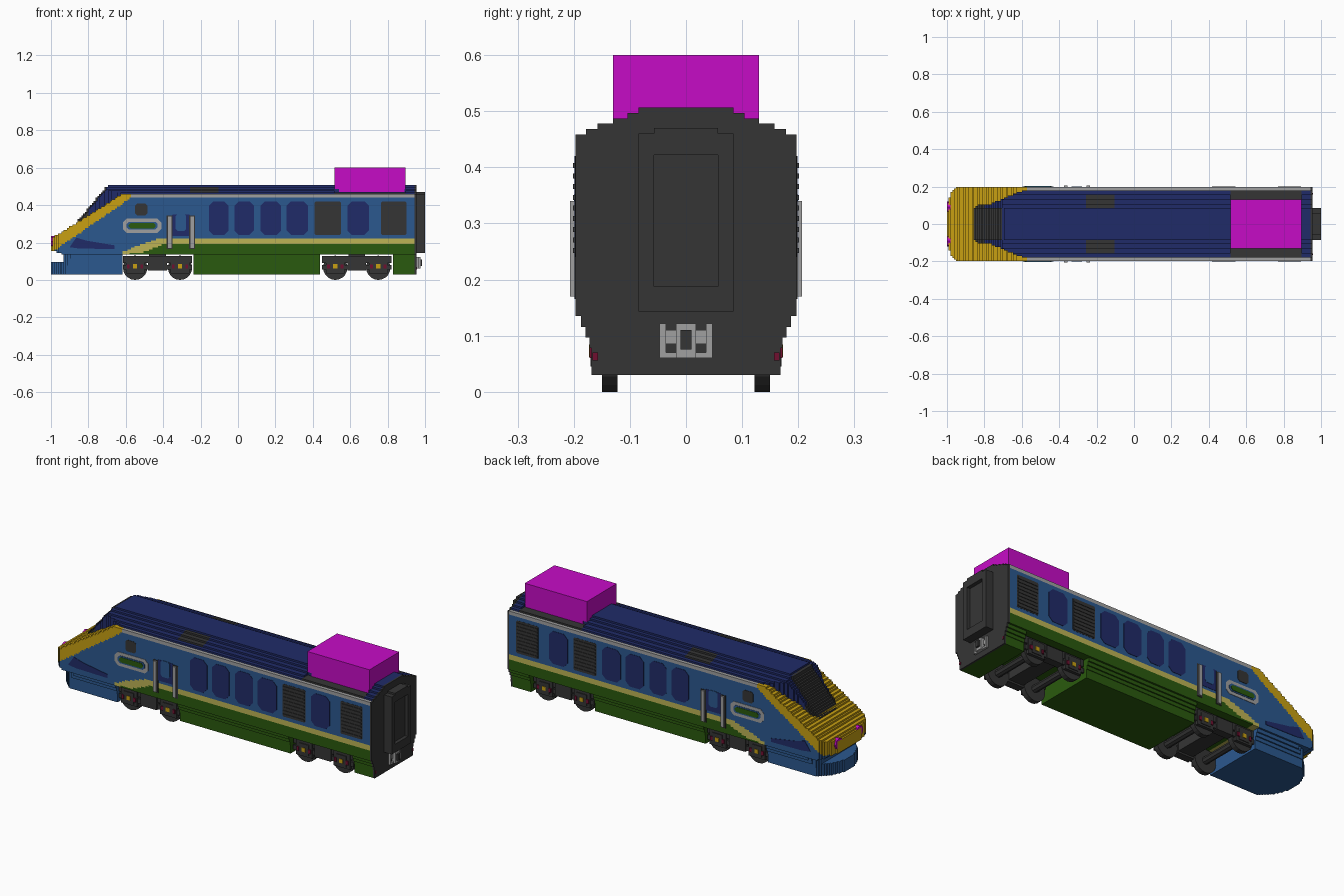
import bpy, bmesh, math
from mathutils import Matrix

if "Cube" in bpy.data.objects:
    bpy.data.objects.remove(bpy.data.objects["Cube"])


def material(name, code):
    rgb = [int(code[i:i + 2], 16) / 255 for i in (0, 2, 4)]
    lin = [c / 12.92 if c < 0.04 else ((c + 0.055) / 1.055) ** 2.4 for c in rgb] + [1]
    m = bpy.data.materials.new(name)
    m.use_nodes = True
    m.diffuse_color = lin
    m.node_tree.nodes["Principled BSDF"].inputs["Base Color"].default_value = lin
    return m


BLUE, NAVY, YELLOW, PALE, GREEN, DARK, GREY, MAGENTA, RED = range(9)
MATS = [material(n, c) for n, c in (
    ("blue", "2B588F"), ("navy", "202B68"), ("yellow", "C8A012"), ("pale yellow", "BDB455"),
    ("green", "2A5A0E"), ("dark grey", "353535"), ("light grey", "A0A0A0"),
    ("magenta", "C60CC6"), ("dark red", "701030"))]
D = 0.00953  # block size


def finish(name, bm, mats):
    bmesh.ops.recalc_face_normals(bm, faces=bm.faces)
    me = bpy.data.meshes.new(name)
    bm.to_mesh(me)
    bm.free()
    for m in mats:
        me.materials.append(MATS[m])
    ob = bpy.data.objects.new(name, me)
    bpy.context.collection.objects.link(ob)
    return ob


def add_box(bm, x0, x1, y0, y1, z0, z1, index=0):
    mat = (Matrix.Translation(((x0 + x1) / 2, (y0 + y1) / 2, (z0 + z1) / 2))
           @ Matrix.Diagonal((x1 - x0, y1 - y0, z1 - z0, 1)))
    verts = bmesh.ops.create_cube(bm, size=1, matrix=mat)["verts"]
    for f in {f for v in verts for f in v.link_faces}:
        f.material_index = index


def boxes(name, mat, dims, mirror=False):
    bm = bmesh.new()
    for x0, x1, y0, y1, z0, z1 in dims:
        add_box(bm, x0, x1, y0, y1, z0, z1)
        if mirror:
            add_box(bm, x0, x1, -y1, -y0, z0, z1)
    return finish(name, bm, [mat])


def plate(name, mat, pts, y1=0.2, y0=0.194):
    """Flat outline in x and z, set on both side walls."""
    bm = bmesh.new()
    for s in (1, -1):
        f = bm.faces.new([bm.verts.new((x, s * y0, z)) for x, z in pts])
        ext = bmesh.ops.extrude_face_region(bm, geom=[f])["geom"]
        for v in ext:
            if isinstance(v, bmesh.types.BMVert):
                v.co.y = s * y1
    return finish(name, bm, [mat])


def octagon(x0, x1, z0, z1, c):
    return [(x0 + c, z0), (x1 - c, z0), (x1, z0 + c), (x1, z1 - c),
            (x1 - c, z1), (x0 + c, z1), (x0, z1 - c), (x0, z0 + c)]


def cylinder(bm, x, y, z, r, depth, axis, n=16):
    mat = Matrix.Translation((x, y, z)) @ Matrix.Rotation(math.pi / 2, 4, axis)
    bmesh.ops.create_cone(bm, cap_ends=True, segments=n, radius1=r, radius2=r,
                          depth=depth, matrix=mat)


def interp(pts, t):
    if t <= pts[0][0]:
        return pts[0][1]
    for (a, va), (b, vb) in zip(pts, pts[1:]):
        if t <= b:
            return va + (vb - va) * (t - a) / (b - a)
    return pts[-1][1]


def stack(name, cell, z0, rows):
    """Layered blocks; cell(x, z) gives half width and colour, equal runs are merged."""
    bm = bmesh.new()
    for r in range(rows):
        za = z0 + r * D
        run, start = None, 0
        for i in range(206):
            now = cell(-1 + (i + 0.5) * D, za + D / 2) if i < 205 else None
            if now != run:
                if run:
                    add_box(bm, -1 + start * D, -1 + i * D, -run[0], run[0], za, za + D, run[1])
                run, start = now, i
    return finish(name, bm, range(9))


# Body shell: stepped cross section, sloped nose, bogie cut-outs
SECTION = [(0.075, 0.168), (0.097, 0.172), (0.118, 0.179), (0.133, 0.187), (0.46, 0.197),
           (0.469, 0.178), (0.478, 0.158), (0.488, 0.13), (0.4975, 0.104), (1, 0.085)]
FRONT = [(0.03, -1), (0.10, -1), (0.101, -0.93), (0.135, -0.93), (0.16, -1), (0.22, -1), (0.459, -0.62)]
BAND = [(-1, 0.15), (-0.97, 0.165), (-0.87, 0.235), (-0.57, 0.44)]
STRIPE_TOP = [(-0.62, 0.148), (-0.52, 0.19), (-0.42, 0.222)]
STRIPE_LOW = [(-0.62, 0.135), (-0.50, 0.15), (-0.40, 0.19), (-0.3, 0.195)]


def section(z):
    return next(w for top, w in SECTION if z < top)


def body_cell(x, z):
    if x < interp(FRONT, z):
        return None
    if z < 0.135 and (-0.62 < x < -0.235 or 0.44 < x < 0.83):
        return None
    w = section(z)
    length, power = (0.2, 0.5) if z < 0.135 else (0.06, 0.35)
    t = min(1, (x + 1) / length)
    if t < 1:
        w = min(w, round(0.2 * (1 - (1 - t) ** 2) ** power / D) * D)
    if x > 0.94:
        c = DARK
    elif x < -0.57 and z > interp(BAND, x):
        c = YELLOW
    elif z > 0.44:
        c = GREY
    elif x < -0.62 or z > interp(STRIPE_TOP, x):
        c = BLUE
    else:
        c = PALE if z > interp(STRIPE_LOW, x) else GREEN
    return w, c


stack("body", body_cell, 0.03, 45)

# Roof and cab hood, with windscreen, side vents and a well for the roof unit
HOOD_FRONT = [(0.30, -0.87), (0.373, -0.80), (0.505, -0.69)]
HOOD_PLAN = [(-0.86, 0.08), (-0.83, 0.105), (-0.76, 0.11), (-0.69, 0.14), (-0.6, 0.178)]


def roof_cell(x, z):
    if x < interp(HOOD_FRONT, z):
        return None
    w = min(section(z), 0.178, round(interp(HOOD_PLAN, x) / D) * D if x < -0.6 else 1)
    c = NAVY
    if x > 0.94 or x < -0.80 or (-0.26 < x < -0.1 and 0.468 < z < 0.497):
        c = DARK
    if 0.52 < x < 0.90:
        if z > 0.468:
            w = min(w, 0.125)
        elif z > 0.459:
            c = DARK
    return w, c


stack("roof", roof_cell, 0.03 + 28 * D, 22)


def screen_cell(x, z):
    f = interp(HOOD_FRONT, z)
    return (0.085, DARK) if f - D < x < f + 0.02 else None


stack("windscreen", screen_cell, 0.03 + 30 * D, 19)

# Roof unit
boxes("roof_unit", MAGENTA, [(0.515, 0.895, -0.13, 0.13, 0.487, 0.6),
                             (0.54, 0.89, -0.13, 0.13, 0.469, 0.488)])

# Windows and louvred grilles
for i, (a, b) in enumerate([(-0.155, -0.05), (-0.02, 0.085), (0.12, 0.23), (0.26, 0.375), (0.585, 0.70)]):
    plate(f"window_{i + 1}", NAVY, octagon(a, b, 0.24, 0.42, 0.024), 0.199)
for i, (a, b) in enumerate([(0.41, 0.55), (0.765, 0.90)]):
    plate(f"grille_{i + 1}", DARK, octagon(a, b, 0.24, 0.42, 0.006), 0.198)
    boxes(f"grille_slats_{i + 1}", DARK,
          [(a + 0.006, b - 0.006, 0.196, 0.201, 0.247 + k * 0.019, 0.256 + k * 0.019)
           for k in range(9)], True)
plate("cab_side_window", DARK, octagon(-0.55, -0.485, 0.345, 0.408, 0.01), 0.199)

# Oval side panel
plate("panel_rim", GREY, octagon(-0.615, -0.41, 0.252, 0.328, 0.02), 0.199)
plate("panel_field", BLUE, octagon(-0.595, -0.43, 0.269, 0.311, 0.012), 0.201)
plate("panel_centre", GREEN, octagon(-0.585, -0.44, 0.276, 0.304, 0.01), 0.203)

# Crew door and handrails
plate("door_surround", NAVY, octagon(-0.36, -0.25, 0.235, 0.35, 0.012), 0.1985)
plate("door_panel", BLUE, octagon(-0.333, -0.278, 0.262, 0.352, 0.01), 0.2)
boxes("handrails", GREY, [(x, x + 0.019, 0.195, 0.207, 0.17, 0.34) for x in (-0.375, -0.255)], True)
boxes("handrail_slots", DARK, [(x - 0.007, x + 0.026, 0.195, 0.199, 0.165, 0.345)
                               for x in (-0.375, -0.255)], True)

# Nose side flash and front lamps
plate("nose_flash", NAVY, [(-0.90, 0.175), (-0.85, 0.168), (-0.66, 0.165), (-0.66, 0.185),
                           (-0.81, 0.21), (-0.865, 0.226)], 0.199)
bm = bmesh.new()
for s in (1, -1):
    cylinder(bm, -0.985, s * 0.09, 0.205, 0.03, 0.03, 'Y', 8)
finish("front_lamps", bm, [MAGENTA])

# Rear gangway, coupler and tail lamps
boxes("gangway_frame", DARK, [(0.95, 1, -0.085, -0.057, 0.143, 0.46), (0.95, 1, 0.057, 0.085, 0.143, 0.46),
                              (0.95, 1, -0.057, 0.057, 0.422, 0.47), (0.95, 1, -0.057, 0.057, 0.143, 0.188)])
boxes("gangway_door", DARK, [(0.95, 0.98, -0.057, 0.057, 0.188, 0.422)])
boxes("coupler", GREY, [(0.95, 0.975, -0.018, 0.018, 0.06, 0.122), (0.95, 0.965, -0.047, -0.036, 0.06, 0.122),
                        (0.95, 0.965, 0.036, 0.047, 0.06, 0.122), (0.95, 0.965, -0.047, 0.047, 0.06, 0.07),
                        (0.95, 0.96, -0.04, 0.04, 0.085, 0.11)])
boxes("coupler_hook", DARK, [(0.975, 0.985, -0.01, 0.01, 0.075, 0.11)])
boxes("tail_lamps", RED, [(0.95, 0.957, 0.157, 0.167, 0.056, 0.07)], True)

# Bogies: frame, axle boxes, wheels, coloured box covers
for name, cx, off in (("front", -0.43, 0.12), ("rear", 0.635, 0.115)):
    axles = (cx - off, cx + off)
    frame = [(cx - 0.185, cx + 0.185, 0.125, 0.16, 0.09, 0.128),
             (cx - 0.05, cx + 0.05, 0.125, 0.168, 0.05, 0.12),
             (cx - 0.185, cx + 0.185, 0.15, 0.162, 0.055, 0.08),
             (cx - 0.045, cx + 0.045, 0, 0.13, 0.06, 0.138)]
    for ax in axles:
        frame += [(ax - 0.05, ax + 0.05, 0.148, 0.166, 0.035, 0.118),
                  (ax - 0.03, ax + 0.03, 0.16, 0.17, 0.045, 0.105)]
    boxes(f"{name}_bogie_frame", DARK, frame, True)
    bm = bmesh.new()
    for ax in axles:
        cylinder(bm, ax, 0, 0.065, 0.02, 0.27, 'X', 8)
        for s in (1, -1):
            cylinder(bm, ax, s * 0.136, 0.065, 0.065, 0.028, 'X', 20)
    finish(f"{name}_wheelsets", bm, [DARK])
    boxes(f"{name}_axle_covers", YELLOW, [(ax - 0.011, ax + 0.011, 0.165, 0.173, 0.062, 0.084)
                                          for ax in axles], True)
    boxes(f"{name}_springs", RED, [(ax + o - 0.007, ax + o + 0.007, 0.16, 0.172, 0.06, 0.082)
                                   for ax in axles for o in (-0.036, 0.036)], True)
